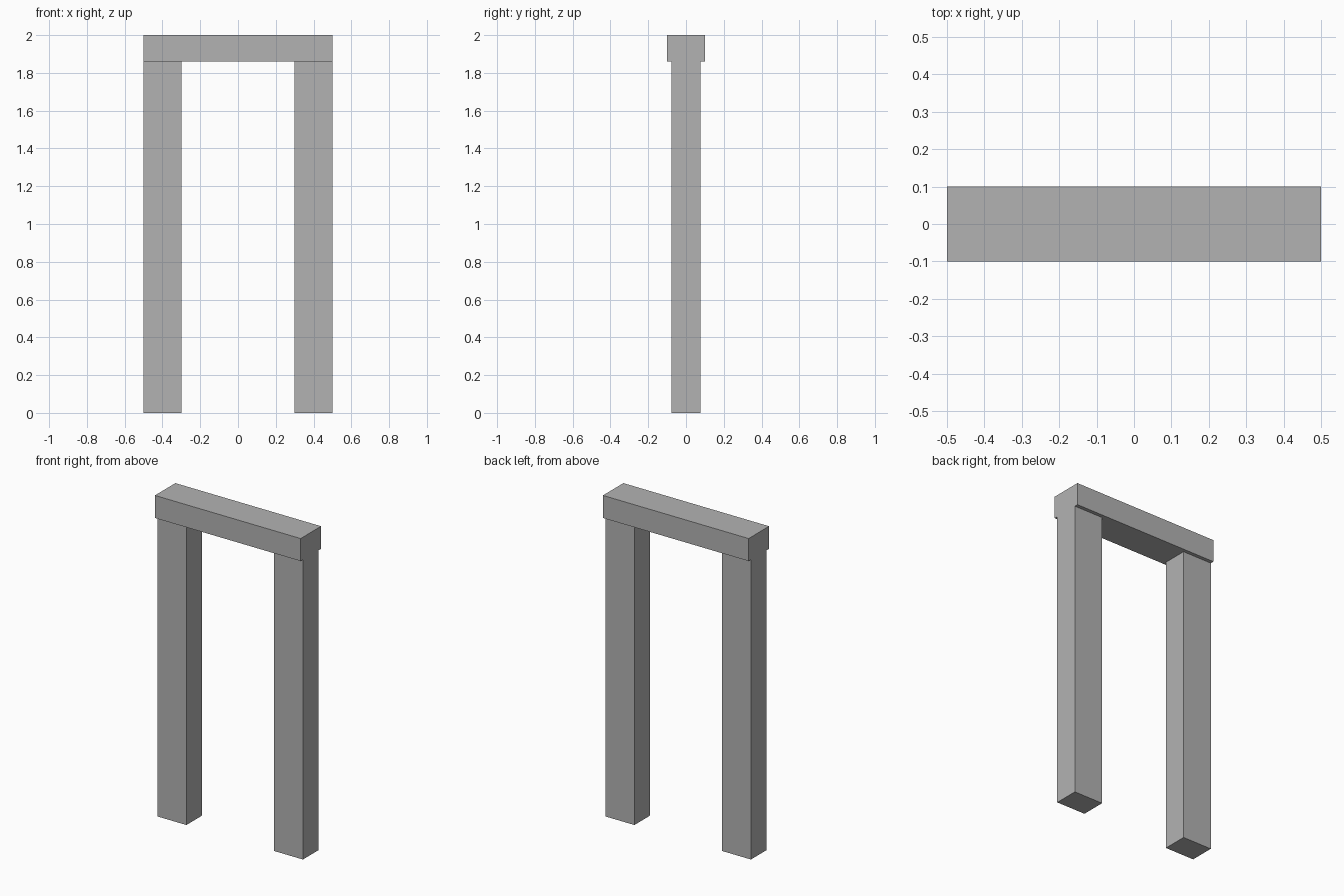
import bpy

# Remove the default object
cube = bpy.data.objects.get("Cube")
if cube:
    bpy.data.objects.remove(cube, do_unlink=True)

# Plain stone grey
grey = bpy.data.materials.new("stone_grey")
grey.use_nodes = True
colour = (0.45, 0.45, 0.45, 1)
grey.diffuse_color = colour
grey.node_tree.nodes["Principled BSDF"].inputs["Base Color"].default_value = colour

WIDTH, HEIGHT = 1.0, 2.0
BEAM_HEIGHT, BEAM_DEPTH = 0.14, 0.2
POST_WIDTH, POST_DEPTH = 0.2, 0.155
POST_HEIGHT = HEIGHT - BEAM_HEIGHT


def block(name, x, base, size):
    """Flat-faced box standing on height base."""
    bpy.ops.mesh.primitive_cube_add(size=1, location=(x, 0, base + size[2] / 2))
    obj = bpy.context.object
    obj.name = obj.data.name = name
    obj.scale = size
    bpy.ops.object.transform_apply(location=False, rotation=False, scale=True)
    obj.data.materials.append(grey)
    return obj


# Two upright posts, flush with the beam ends
for side, sign in (("left", 1), ("right", -1)):
    block(side + "_post", sign * (WIDTH - POST_WIDTH) / 2, 0,
          (POST_WIDTH, POST_DEPTH, POST_HEIGHT))

# Lintel beam, overhanging the posts front and back
block("lintel_beam", 0, POST_HEIGHT, (WIDTH, BEAM_DEPTH, BEAM_HEIGHT))
